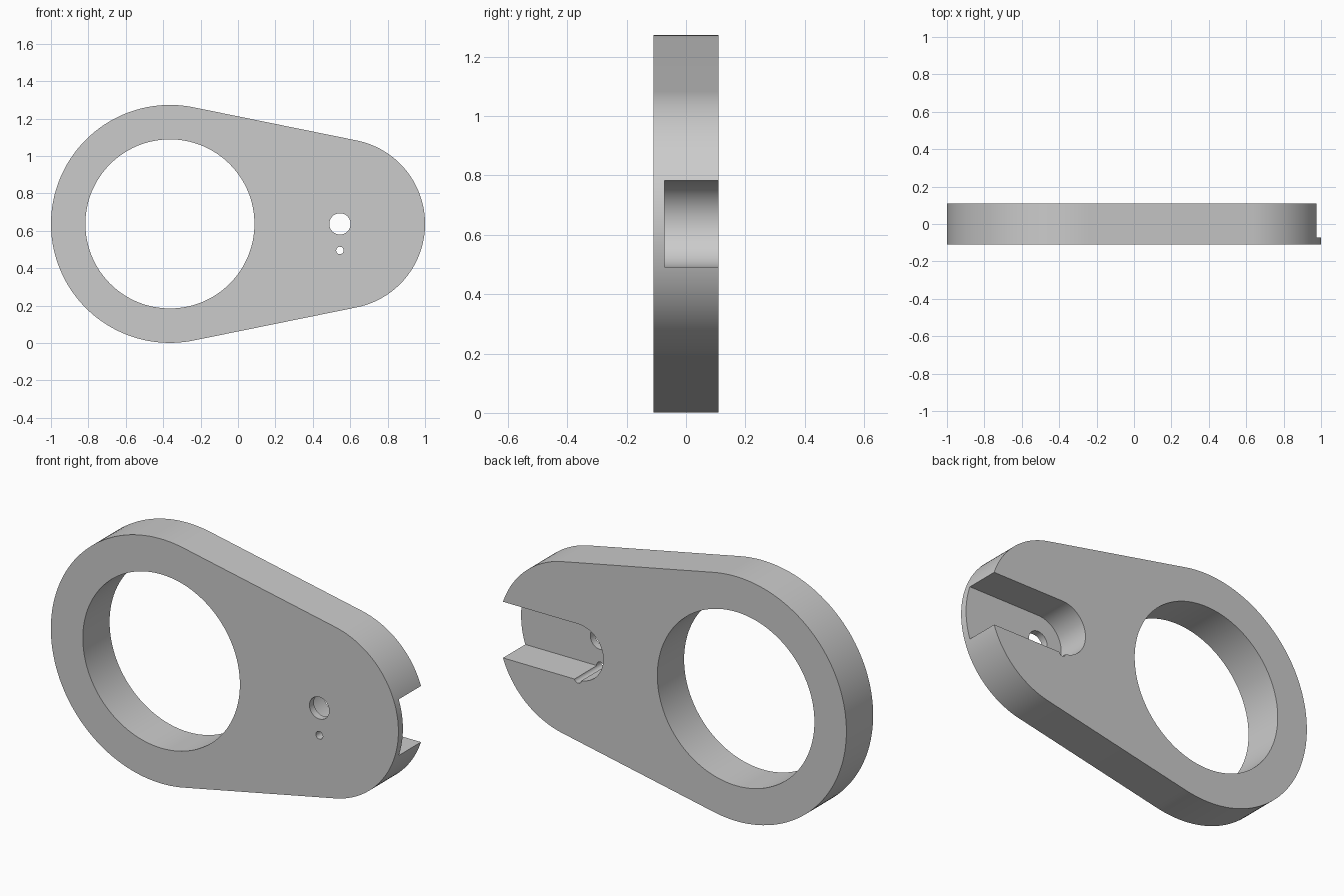
import bpy, bmesh
from math import sin, cos, pi, asin, radians

if "Cube" in bpy.data.objects:
    bpy.data.objects.remove(bpy.data.objects["Cube"], do_unlink=True)

MID = 0.637               # height of the centre line
BIG_X, BIG_R = -0.364, 0.636
END_X, END_R = 0.545, 0.455
HALF = 0.11               # half thickness
SLOT_R = 0.146

grey = bpy.data.materials.new("plain grey")
grey.use_nodes = True
colour = (0.6, 0.6, 0.6, 1)
grey.diffuse_color = colour
grey.node_tree.nodes["Principled BSDF"].inputs["Base Color"].default_value = colour


def arc(cx, cz, r, start, end, steps):
    """Points along an arc in the x-z plane."""
    angles = [start + (end - start) * i / steps for i in range(steps + 1)]
    return [(cx + r * cos(a), cz + r * sin(a)) for a in angles]


def circle(cx, cz, r, steps):
    return arc(cx, cz, r, 0, 2 * pi, steps)[:-1]


def prism(name, outline, y0, y1):
    """Extrude an x-z outline from y0 to y1."""
    bm = bmesh.new()
    face = bm.faces.new([bm.verts.new((x, y0, z)) for x, z in outline])
    grown = bmesh.ops.extrude_face_region(bm, geom=[face])["geom"]
    verts = [v for v in grown if isinstance(v, bmesh.types.BMVert)]
    bmesh.ops.translate(bm, verts=verts, vec=(0, y1 - y0, 0))
    bmesh.ops.recalc_face_normals(bm, faces=bm.faces)
    mesh = bpy.data.meshes.new(name)
    bm.to_mesh(mesh)
    bm.free()
    mesh.materials.append(grey)
    obj = bpy.data.objects.new(name, mesh)
    bpy.context.collection.objects.link(obj)
    return obj


# Tapered plate: two arcs joined by their outer tangents
tilt = pi / 2 - asin((BIG_R - END_R) / (END_X - BIG_X))
outline = arc(END_X, MID, END_R, -tilt, tilt, 64)
outline += arc(BIG_X, MID, BIG_R, tilt, 2 * pi - tilt, 80)
plate = prism("link_plate", outline, -HALF, HALF)

# Large bore, pivot hole, pin hole, and the round-ended slot in the back
slot = arc(END_X, MID, SLOT_R, pi / 2, 3 * pi / 2, 40)
slot += [(1.2, MID - SLOT_R), (1.2, MID + SLOT_R)]
cutters = [
    prism("bore_cutter", circle(BIG_X, MID, 0.452, 128), -0.3, 0.3),
    prism("slot_cutter", slot, -0.073, 0.3),
    prism("pivot_hole_cutter", circle(END_X, MID, 0.057, 48), -0.3, 0.3),
    prism("pin_hole_cutter", circle(END_X, 0.495, 0.02, 32), -0.3, 0.3),
]

bpy.ops.object.select_all(action="DESELECT")
bpy.context.view_layer.objects.active = plate
plate.select_set(True)
for cutter in cutters:
    cutter.hide_render = True
    cut = plate.modifiers.new(cutter.name, "BOOLEAN")
    cut.operation = "DIFFERENCE"
    cut.solver = "EXACT"
    cut.object = cutter
    bpy.ops.object.modifier_apply(modifier=cut.name)
    bpy.data.objects.remove(cutter, do_unlink=True)

bpy.ops.object.shade_smooth_by_angle(angle=radians(30))
